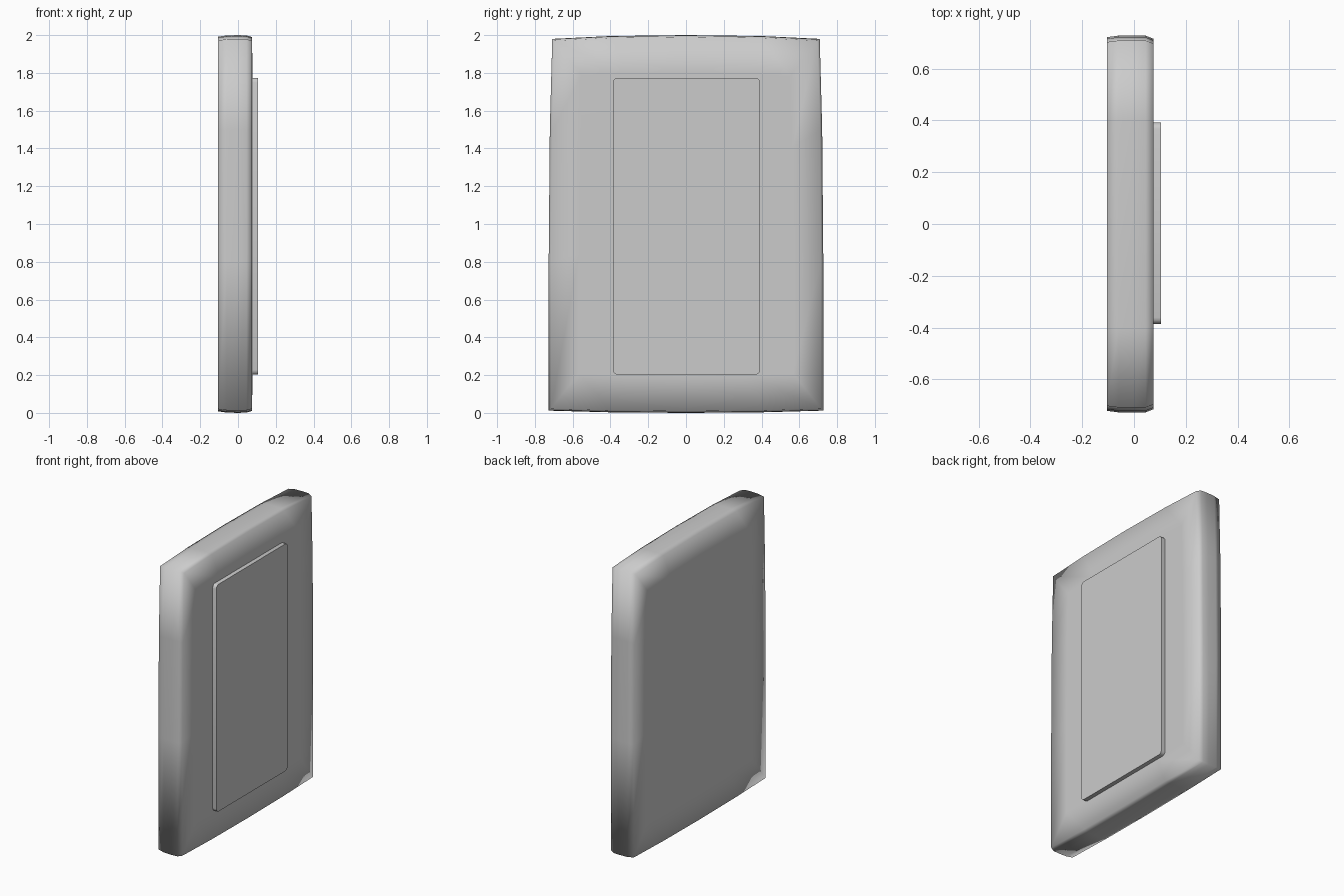
import bpy, bmesh

if "Cube" in bpy.data.objects:
    bpy.data.objects.remove(bpy.data.objects["Cube"])

# Half outline of the slab in (y, z), slightly bowed, from top centre to bottom centre
HALF = [(0, 2.0), (0.4, 1.995), (0.708, 1.98), (0.721, 1.5), (0.727, 0.8),
        (0.727, 0.012), (0.4, 0.003), (0, 0)]
OUTLINE = HALF + [(-y, z) for y, z in reversed(HALF[1:-1])]


def make_object(name, bm):
    bmesh.ops.recalc_face_normals(bm, faces=bm.faces[:])
    mesh = bpy.data.meshes.new(name)
    bm.to_mesh(mesh)
    bm.free()
    obj = bpy.data.objects.new(name, mesh)
    bpy.context.collection.objects.link(obj)
    return obj


def loft(name, rings):
    """Skin rings given as (x, y inset, z inset) of the outline."""
    bm = bmesh.new()
    loops = []
    for x, iy, iz in rings:
        sy, sz = 1 - iy / 0.727, 1 - iz
        loops.append([bm.verts.new((x, y * sy, 1 + (z - 1) * sz)) for y, z in OUTLINE])
    n = len(OUTLINE)
    for a, b in zip(loops, loops[1:]):
        for i in range(n):
            j = (i + 1) % n
            bm.faces.new((a[i], a[j], b[j], b[i]))
    bm.faces.new(loops[0])
    bm.faces.new(loops[-1])
    return make_object(name, bm)


# Main slab: flat faces with softly shaded borders
slab = loft("slab_body", [(-0.105, 0.16, 0.2), (-0.105, 0.006, 0.008), (-0.06, 0, 0.002),
                          (0.0, 0, 0), (0.045, 0, 0.002), (0.075, 0.012, 0.01),
                          (0.076, 0.16, 0.2)])
slab.data.shade_smooth()

# Raised front plate with small rounded corners
bm = bmesh.new()
bmesh.ops.create_cube(bm, size=1)
for v in bm.verts:
    v.co = (0.084 + v.co.x * 0.042, 0.003 + v.co.y * 0.778, 0.988 + v.co.z * 1.572)
corners = [e for e in bm.edges if abs(e.verts[0].co.x - e.verts[1].co.x) > 0.01]
bmesh.ops.bevel(bm, geom=corners, offset=0.025, segments=3, profile=0.5, affect='EDGES')
plate = make_object("raised_plate", bm)
bpy.context.view_layer.objects.active = plate
plate.select_set(True)
bpy.ops.object.shade_smooth_by_angle(angle=0.6)
